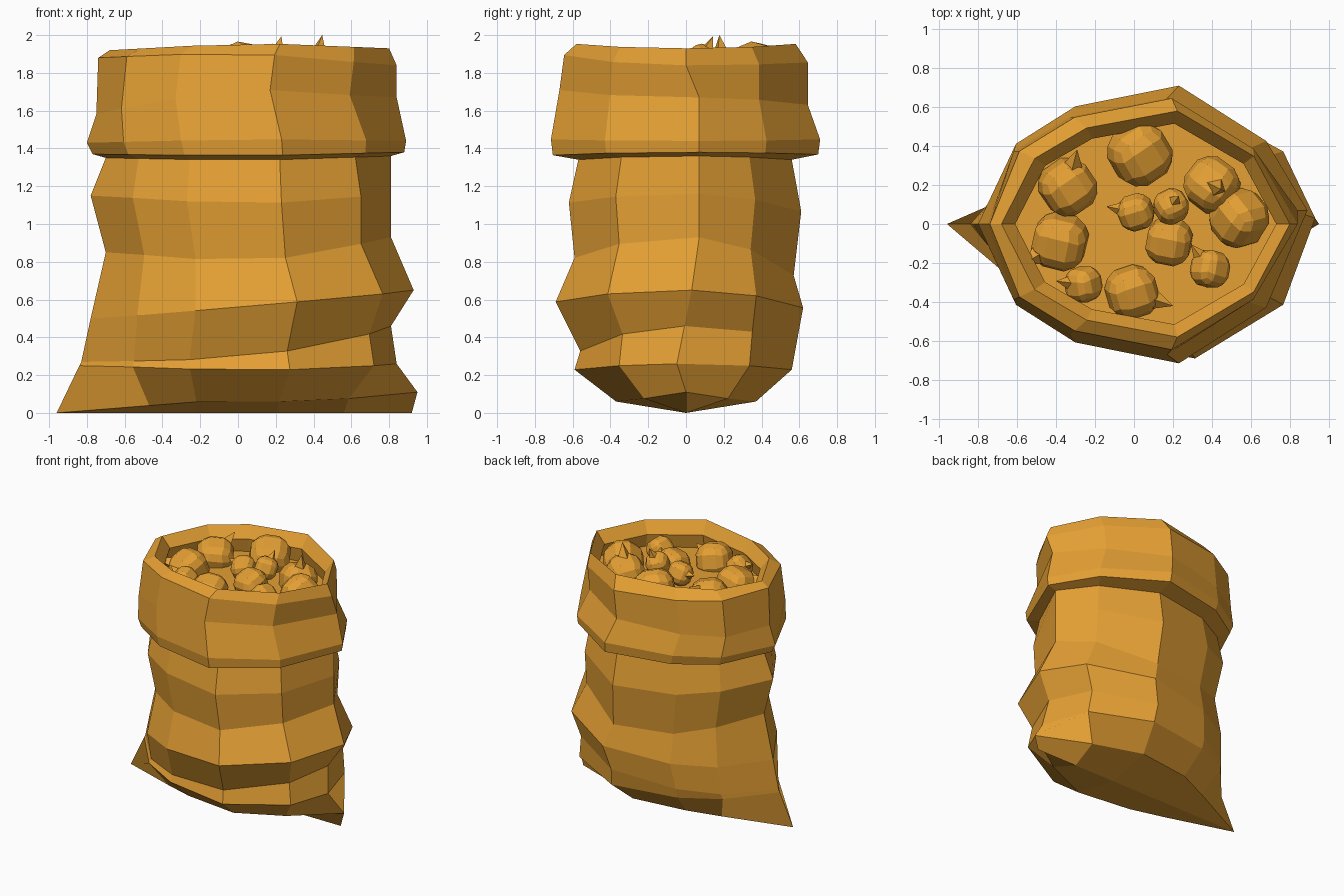
import bpy, bmesh, math, random
from mathutils import Vector, Euler

random.seed(4)
default = bpy.data.objects.get("Cube")
if default:
    bpy.data.objects.remove(default)

golden = bpy.data.materials.new("golden_burlap")
golden.use_nodes = True
COLOR = (0.78, 0.35, 0.034, 1)
golden.diffuse_color = COLOR
golden.node_tree.nodes["Principled BSDF"].inputs["Base Color"].default_value = COLOR


def finish(bm, name):
    bmesh.ops.recalc_face_normals(bm, faces=bm.faces)
    mesh = bpy.data.meshes.new(name)
    bm.to_mesh(mesh)
    bm.free()
    mesh.materials.append(golden)
    obj = bpy.data.objects.new(name, mesh)
    bpy.context.collection.objects.link(obj)
    return obj


# Ten-sided sack outline, as fractions of the half width and half depth
HALF = [(0.75, 0.6), (0.22, 1), (-0.41, 0.85), (-0.77, 0.58)]
OUTLINE = [(1, 0)] + HALF + [(-1, 0)] + [(x, -y) for x, y in reversed(HALF)]

# Each row: left x, right x, front depth, back depth, z at left, front, back, right,
# sideways shift of the panels, and how far the corners stick out
ROWS = [
    (-.70, .66, 0, 0, 0, 0, 0, 0, .07, .26),                # bottom seam
    (-.70, .69, .37, .37, 0, .06, .06, .11, .07, .26),      # seam corners
    (-.84, .84, .59, .56, .25, .22, .22, .26, .09, 0),      # lower edge
    (-.83, .81, .56, .585, .27, .29, .34, .46, .09, 0),     # fold
    (-.78, .93, .69, .62, .50, .57, .53, .65, .05, 0),      # bulge
    (-.70, .81, .59, .57, .85, .79, .67, .93, .03, 0),
    (-.78, .81, .62, .61, 1.15, 1.10, 1.04, 1.16, .04, 0),
    (-.70, .81, .57, .56, 1.35, 1.335, 1.335, 1.36, 0, 0),  # neck
    (-.77, .88, .705, .70, 1.37, 1.36, 1.365, 1.38, 0, 0),  # cuff underside
    (-.80, .89, .715, .71, 1.43, 1.45, 1.45, 1.44, 0, 0),
    (-.75, .84, .67, .645, 1.58, 1.72, 1.62, 1.67, -.05, 0),
    (-.74, .84, .645, .645, 1.88, 1.91, 1.86, 1.84, -.03, 0),
    (-.68, .80, .58, .58, 1.92, 1.96, 1.96, 1.93, 0, 0),    # rim
    (-.61, .73, .515, .515, 1.84, 1.86, 1.86, 1.84, 0, 0),  # inner lip
    (-.64, .76, .54, .54, 1.74, 1.74, 1.74, 1.74, 0, 0),    # inside floor
]

# Sack: rows bridged into one skin
bm = bmesh.new()
rings = []
for left, right, front, back, zl, zf, zb, zr, shift, corner in ROWS:
    ring = []
    for fx, fy in OUTLINE:
        middle = zf if fy < 0 else zb
        side = zr if fx > 0 else zl
        z = middle + (side - middle) * abs(fx) ** (4 if corner else 1)
        x = (left + right) / 2 + fx * (right - left) / 2
        x += shift if fy else math.copysign(corner, fx)
        y = fy * (front if fy < 0 else back)
        if fx == 1 and z < 1.7 and not corner:
            y += max(-.05, min(.07, z * .2 - .1))      # slanted side seam
        ring.append(bm.verts.new((x, y, z)))
    rings.append(ring)
for low, high in zip(rings, rings[1:]):
    for i in range(len(low)):
        j = (i + 1) % len(low)
        bm.faces.new((low[i], low[j], high[j], high[i]))
bm.faces.new(rings[-1])
bmesh.ops.remove_doubles(bm, verts=bm.verts, dist=0.002)
finish(bm, "sack")


def vegetable(index, x, y, z, radius, stem=None):
    """Chunky faceted ball with an optional spike pointing along stem."""
    bm = bmesh.new()
    bmesh.ops.create_cube(bm, size=2)
    bmesh.ops.subdivide_edges(bm, edges=bm.edges[:], cuts=2, use_grid_fill=True)
    turn = Euler([random.uniform(0, 1.5) for _ in range(3)]).to_matrix()
    for v in bm.verts:
        # widen the middle face of each side
        wide = Vector([math.copysign(abs(c) ** 0.8, c) for c in v.co])
        v.co = turn @ (wide.normalized() * radius)
    if stem:
        direction = Vector(stem).normalized()
        spin = direction.to_track_quat("Z", "Y").to_matrix().to_4x4()
        spin.translation = direction * radius * 1.15
        bmesh.ops.create_cone(bm, segments=4, radius1=radius * 0.4, radius2=0,
                              depth=radius * 0.85, cap_ends=True, matrix=spin)
    obj = finish(bm, f"vegetable_{index}")
    obj.location = (x, y, z)


# Vegetables resting on the floor of the sack
PILE = [
    (.03, .36, 1.80, .17, None),
    (-.34, .19, 1.77, .155, (.2, .8, .6)),
    (-.38, -.09, 1.77, .155, (-.8, -.5, .3)),
    (-.26, -.31, 1.80, .10, (-.8, .1, .4)),
    (-.01, -.35, 1.78, .145, (.9, -.3, .2)),
    (.18, -.09, 1.79, .13, None),
    (.19, .09, 1.86, .095, (.3, .4, 1)),
    (.01, .06, 1.82, .10, (-1, .2, .2)),
    (.40, .20, 1.77, .15, (.2, -.1, 1)),
    (.54, .03, 1.77, .155, None),
    (.39, -.23, 1.80, .105, (-.7, .9, .3)),
]
for number, (x, y, z, radius, stem) in enumerate(PILE, 1):
    vegetable(number, x, y, z, radius, stem)
